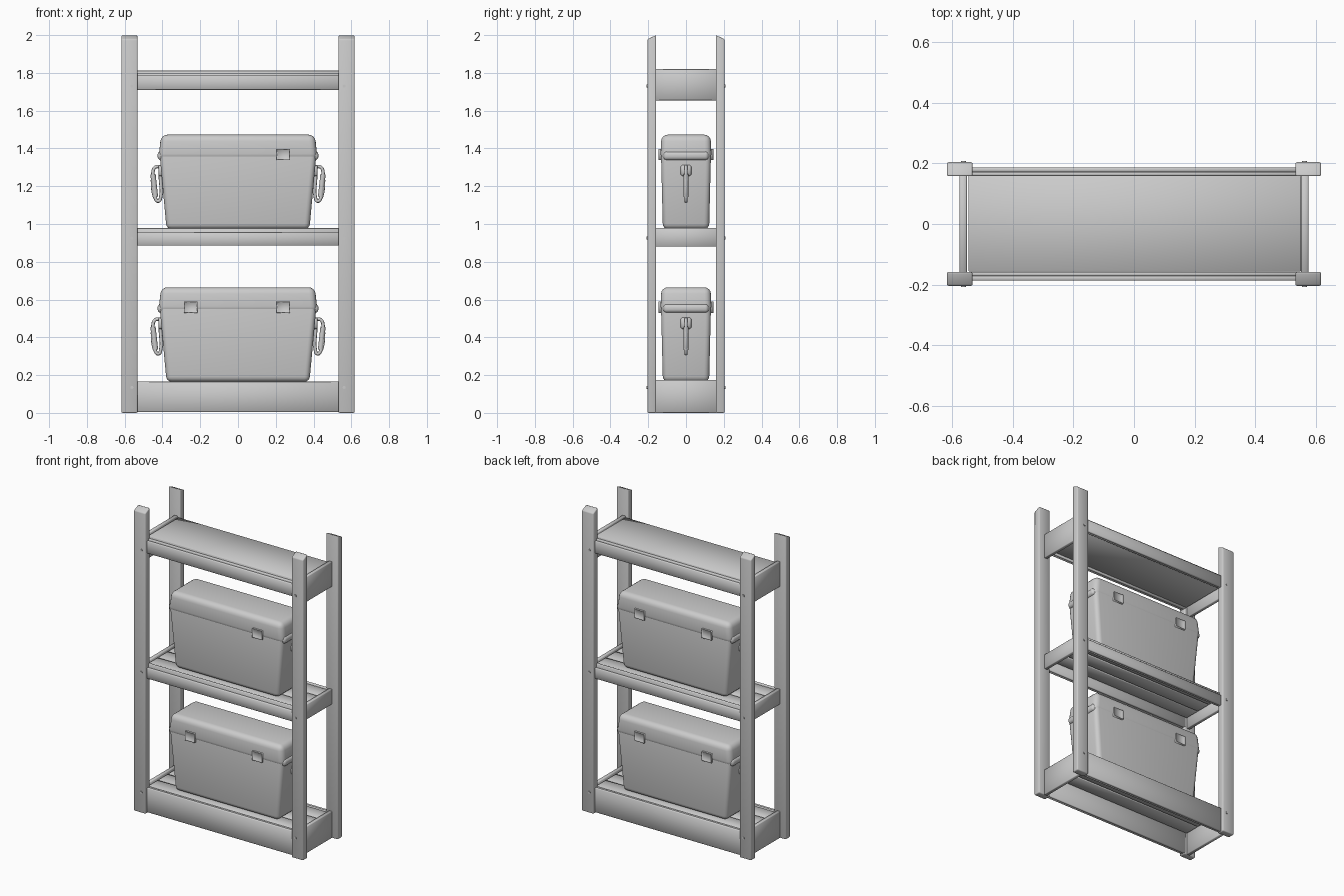
import bpy
import bmesh
import math
from mathutils import Vector

cube = bpy.data.objects.get("Cube")
if cube:
    bpy.data.objects.remove(cube)

grey = bpy.data.materials.new("light_grey")
grey.use_nodes = True
GREY = (0.6, 0.6, 0.6, 1)
grey.diffuse_color = GREY
grey.node_tree.nodes["Principled BSDF"].inputs["Base Color"].default_value = GREY


def finish(name, bm, bevel=0, segments=1, angle=180):
    """Bevel, shade and link a bmesh as a named part."""
    bmesh.ops.recalc_face_normals(bm, faces=bm.faces)
    if bevel:
        bmesh.ops.bevel(bm, geom=bm.edges[:], offset=bevel, segments=segments,
                        profile=0.5, affect='EDGES', clamp_overlap=True)
    mesh = bpy.data.meshes.new(name)
    bm.to_mesh(mesh)
    bm.free()
    mesh.materials.append(grey)
    obj = bpy.data.objects.new(name, mesh)
    bpy.context.collection.objects.link(obj)
    bpy.ops.object.select_all(action='DESELECT')
    obj.select_set(True)
    bpy.context.view_layer.objects.active = obj
    bpy.ops.object.shade_smooth_by_angle(angle=math.radians(angle))


def box(name, x, y, z, bevel=0.003, shape=None, segments=1):
    """Softly shaded box between (low, high) pairs; shape may move its corners."""
    bm = bmesh.new()
    bmesh.ops.create_cube(bm, size=1)
    for v in bm.verts:
        v.co = Vector((sorted(x)[v.co.x > 0], sorted(y)[v.co.y > 0], sorted(z)[v.co.z > 0]))
        if shape:
            shape(v.co)
    finish(name, bm, bevel, segments)


def rod(name, start, end, radius):
    start, end = Vector(start), Vector(end)
    bm = bmesh.new()
    bmesh.ops.create_cone(bm, cap_ends=True, segments=12, radius1=radius,
                          radius2=radius, depth=(end - start).length)
    turn = (end - start).to_track_quat('Z', 'Y').to_matrix().to_4x4()
    turn.translation = (start + end) / 2
    bmesh.ops.transform(bm, matrix=turn, verts=bm.verts)
    finish(name, bm, angle=40)


def tube(name, points, radius):
    """Smooth round tube through a few points."""
    curve = bpy.data.curves.new(name, 'CURVE')
    curve.dimensions = '3D'
    curve.bevel_depth = radius
    curve.bevel_resolution = 2
    curve.resolution_u = 5
    curve.use_fill_caps = True
    spline = curve.splines.new('BEZIER')
    spline.bezier_points.add(len(points) - 1)
    for p, co in zip(spline.bezier_points, points):
        p.co = co
        p.handle_left_type = p.handle_right_type = 'AUTO'
    curve.materials.append(grey)
    obj = bpy.data.objects.new(name, curve)
    bpy.context.collection.objects.link(obj)


def post(side, depth, name):
    """Corner post with a sloped top and a notch line of bolts."""
    def slope(co):
        if co.z > 1 and abs(co.y) > 0.18:
            co.z -= 0.022
    box(name, (side * 0.532, side * 0.617), (depth * 0.158, depth * 0.204),
        (0, 2), 0.006, slope, 2)
    for level in (0.135, 0.925, 1.73):
        rod(name + "_bolt", (side * 0.562, depth * 0.2, level),
            (side * 0.562, depth * 0.208, level), 0.008)


for side, sname in ((1, "left"), (-1, "right")):
    for depth, dname in ((-1, "front"), (1, "back")):
        post(side, depth, f"{dname}_{sname}_post")


def shelf(name, bottom, lip, top, end_z):
    """Stepped rails front and back, deeper rails at the ends."""
    for s, label in ((-1, "front"), (1, "back")):
        box(f"{name}_{label}_rail", (-0.55, 0.55), (s * 0.171, s * 0.187), (bottom, lip))
        box(f"{name}_{label}_inner_rail", (-0.55, 0.55), (s * 0.158, s * 0.172), (bottom, top))
    for s, label in ((1, "left"), (-1, "right")):
        box(f"{name}_{label}_rail", (s * 0.551, s * 0.575), (-0.162, 0.162), end_z)


shelf("bottom", 0.005, 0.165, 0.165, (0, 0.175))
shelf("middle", 0.885, 0.955, 0.978, (0.88, 0.98))
shelf("top", 1.71, 1.79, 1.8, (1.655, 1.82))
box("top_board", (-0.546, 0.55), (-0.157, 0.16), (1.72, 1.812))

# Lengthwise slats on the two loaded shelves
for name, top in (("bottom", 0.165), ("middle", 0.972)):
    for i in range(3):
        y = (i - 1) * 0.105
        box(f"{name}_slat", (-0.546, 0.546), (y - 0.049, y + 0.049), (top - 0.025, top))


def latch(x, depth, base):
    """Square latch with a recessed face."""
    bm = bmesh.new()
    bmesh.ops.create_cube(bm, size=1)
    for v in bm.verts:
        v.co = Vector((x + v.co.x * 0.07, depth * 0.132 + v.co.y * 0.026,
                       base + 0.395 + v.co.z * 0.06))
    bm.normal_update()
    face = [f for f in bm.faces if f.normal.y * depth > 0.9]
    bmesh.ops.inset_region(bm, faces=face, thickness=0.006, depth=0)
    for v in face[0].verts:
        v.co.y -= depth * 0.006
    finish("latch", bm)


def cooler(name, base, front_latches):
    """Rounded tapered chest with a nearly flush lid."""
    def taper(co):
        if co.z < base + 0.1:
            co.x *= 0.905
            co.y *= 0.92

    def crown(co):
        if co.z > base + 0.45:
            co.x *= 0.965
            co.y *= 0.96

    box(name + "_body", (-0.418, 0.418), (-0.133, 0.133), (base, base + 0.43), 0.028, taper, 4)
    box(name + "_lid", (-0.422, 0.422), (-0.136, 0.136), (base + 0.365, base + 0.5),
        0.034, crown, 4)
    for x in front_latches:
        latch(x, -1, base)
    for x in (-0.25, 0.24):
        latch(x, 1, base)
    for s in (-1, 1):
        # Side lug, rope anchor and hanging grip
        box(name + "_lug", (s * 0.36, s * 0.426), (-0.12, 0.12),
            (base + 0.365, base + 0.412), 0.018, None, 3)
        box(name + "_anchor", (s * 0.385, s * 0.422), (-0.028, 0.028),
            (base + 0.28, base + 0.34), 0.008)
        tube(name + "_rope", [(s * x, 0, base + z) for x, z in
             ((0.405, 0.328), (0.438, 0.328), (0.451, 0.29), (0.434, 0.155),
              (0.42, 0.148), (0.41, 0.165), (0.412, 0.29))], 0.009)
        rod(name + "_grip", (s * 0.45, 0, base + 0.29), (s * 0.437, 0, base + 0.17), 0.014)


cooler("lower_cooler", 0.165, (-0.25, 0.24))
cooler("upper_cooler", 0.973, (0.24,))
